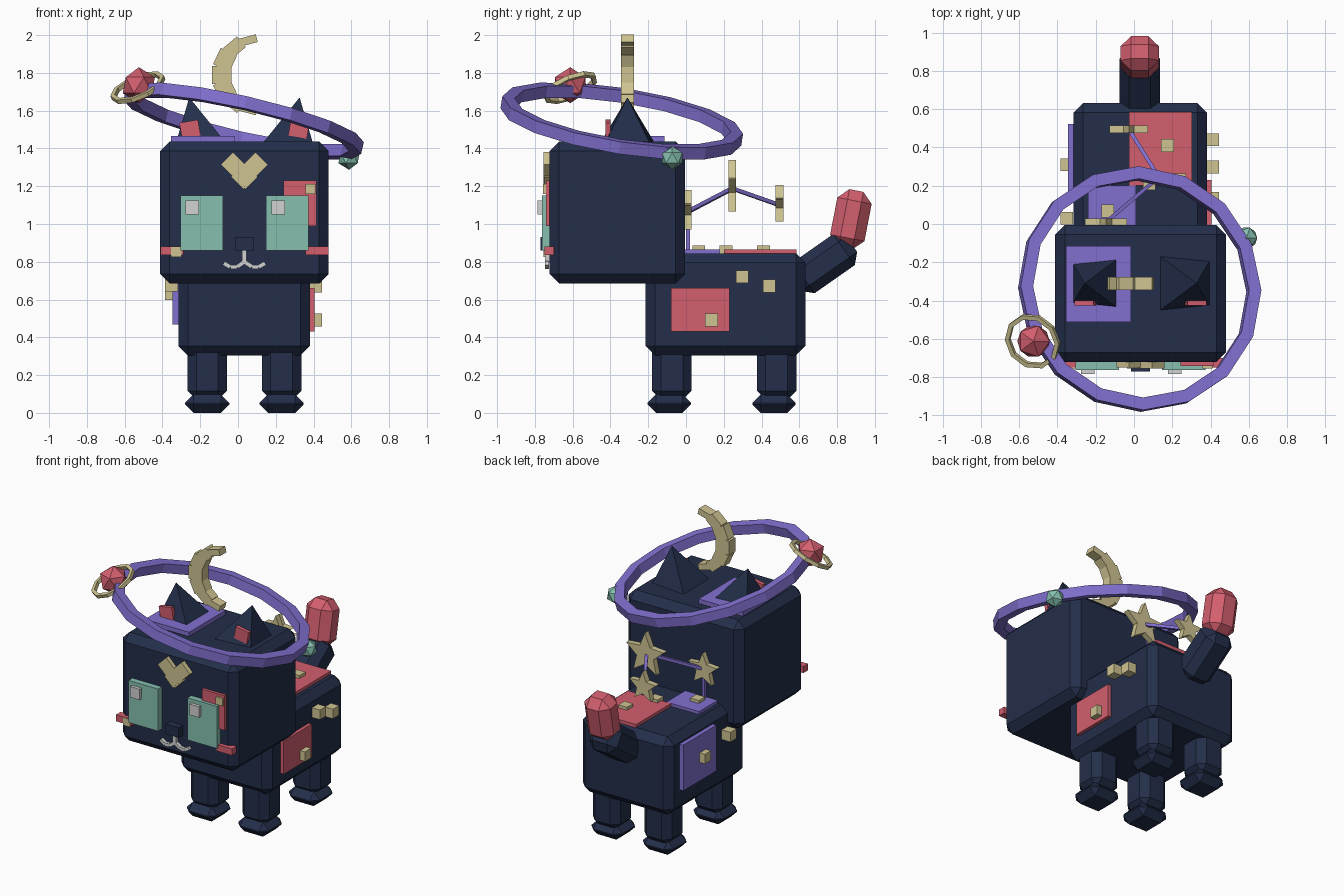
import bpy, bmesh, math
from mathutils import Vector, Matrix

if "Cube" in bpy.data.objects:
    bpy.data.objects.remove(bpy.data.objects["Cube"])


def material(name, r, g, b):
    m = bpy.data.materials.new(name)
    lin = [((c / 255 + 0.055) / 1.055) ** 2.4 if c > 10 else c / 3294 for c in (r, g, b)]
    m.diffuse_color = (*lin, 1)
    m.use_nodes = True
    m.node_tree.nodes["Principled BSDF"].inputs["Base Color"].default_value = m.diffuse_color
    return m


NAVY = material("navy", 35, 46, 74)
PURPLE = material("purple", 130, 112, 208)
PINK = material("coral pink", 211, 95, 111)
GREEN = material("mint green", 134, 192, 176)
GOLD = material("pale gold", 207, 196, 146)
WHITE = material("soft white", 210, 210, 212)
CX = 0.034  # symmetry plane of the cat


def finish(name, bm, mat, matrix=None):
    bmesh.ops.recalc_face_normals(bm, faces=bm.faces)
    me = bpy.data.meshes.new(name)
    bm.to_mesh(me)
    bm.free()
    me.materials.append(mat)
    ob = bpy.data.objects.new(name, me)
    if matrix:
        ob.matrix_world = matrix
    bpy.context.collection.objects.link(ob)
    return ob


def block(name, centre, size, mat, bevel=0.0, axis='Y', angle=0.0):
    bm = bmesh.new()
    bmesh.ops.create_cube(bm, size=1)
    bmesh.ops.scale(bm, vec=size, verts=bm.verts)
    if bevel:
        bmesh.ops.bevel(bm, geom=bm.edges[:], offset=bevel, segments=1, profile=0.5, affect='EDGES')
    rot = Matrix.Rotation(math.radians(angle), 4, axis)
    return finish(name, bm, mat, Matrix.Translation(centre) @ rot)


def span(name, x, y, z, mat, bevel=0.0):
    lo, hi = Vector((x[0], y[0], z[0])), Vector((x[1], y[1], z[1]))
    return block(name, (lo + hi) / 2, hi - lo, mat, bevel)


def rod(name, a, b, width, mat):
    a, b = Vector(a), Vector(b)
    bm = bmesh.new()
    bmesh.ops.create_cube(bm, size=1)
    bmesh.ops.scale(bm, vec=(width, width, (b - a).length), verts=bm.verts)
    rot = (b - a).to_track_quat('Z', 'Y').to_matrix().to_4x4()
    return finish(name, bm, mat, Matrix.Translation((a + b) / 2) @ rot)


def hoop(name, centre, normal, radius, half, sides, mat):
    # square-section ring
    bm = bmesh.new()
    loops = []
    for i in range(sides):
        a = 2 * math.pi * i / sides
        loops.append([bm.verts.new(((radius + u * half) * math.cos(a), (radius + u * half) * math.sin(a), v * half))
                      for u, v in ((-1, -1), (1, -1), (1, 1), (-1, 1))])
    for i in range(sides):
        p, q = loops[i], loops[(i + 1) % sides]
        for j in range(4):
            k = (j + 1) % 4
            bm.faces.new((p[j], q[j], q[k], p[k]))
    rot = Vector((0, 0, 1)).rotation_difference(Vector(normal)).to_matrix().to_4x4()
    return finish(name, bm, mat, Matrix.Translation(centre) @ rot)


def ball(name, centre, radius, mat):
    bm = bmesh.new()
    bmesh.ops.create_icosphere(bm, subdivisions=1, radius=radius)
    return finish(name, bm, mat, Matrix.Translation(centre))


def star(name, centre, radius, mat, thick=0.04):
    bm = bmesh.new()
    vs = []
    for i in range(10):
        r = radius if i % 2 == 0 else radius * 0.45
        a = math.pi / 2 + i * math.pi / 5
        vs.append(bm.verts.new((r * math.cos(a), -thick / 2, r * math.sin(a))))
    f = bm.faces.new(vs)
    new = bmesh.ops.extrude_face_region(bm, geom=[f])['geom']
    bmesh.ops.translate(bm, vec=(0, thick, 0), verts=[v for v in new if isinstance(v, bmesh.types.BMVert)])
    return finish(name, bm, mat, Matrix.Translation(centre))


# body and head
span("body", (-0.316, 0.382), (-0.215, 0.632), (0.305, 0.845), NAVY, 0.05)
span("head", (-0.412, 0.48), (-0.722, -0.005), (0.685, 1.437), NAVY, 0.05)

# legs and paws
for sx in (-1, 1):
    for y in (-0.075, 0.48):
        x = CX + sx * 0.197
        block("leg", (x, y, 0.22), (0.21, 0.21, 0.3), NAVY, 0.047)
        block("paw", (x, y - 0.014, 0.049), (0.234, 0.23, 0.098), NAVY, 0.045)

# tail
block("tail_base", (0.03, 0.73, 0.79), (0.21, 0.36, 0.2), NAVY, 0.05, 'X', 35)
block("tail_tip", (0.03, 0.873, 1.025), (0.2, 0.185, 0.31), PINK, 0.055, 'X', -11)

# ears leaning outwards, with pink inner plates
for sx in (-1, 1):
    bm = bmesh.new()
    base = [bm.verts.new((CX + sx * dx, -0.31 + dy, 1.42)) for dx, dy in
            ((0.09, -0.15), (0.365, -0.122), (0.365, 0.122), (0.09, 0.15))]
    tip = bm.verts.new((CX + sx * 0.292, -0.31, 1.67))
    bm.faces.new(base)
    for i in range(4):
        bm.faces.new((base[i], base[(i + 1) % 4], tip))
    finish("ear", bm, NAVY)
    block("inner_ear", (CX + sx * 0.288, -0.412, 1.502), (0.1, 0.026, 0.085), PINK, 0, 'Y', sx * 10)

# face
for sx in (-1, 1):
    ex = CX + sx * 0.226
    span("eye", (ex - 0.113, ex + 0.113), (-0.763, -0.71), (0.86, 1.152), GREEN)
    block("forehead_heart", (CX + sx * 0.027, -0.735, 1.282), (0.185, 0.035 + 0.004 * sx, 0.092), GOLD, 0, 'Y', -sx * 45)
    block("cheek", (CX + sx * 0.384, -0.725, 0.858), (0.122, 0.05, 0.045), PINK)
    path = [(0.0, 0.8), (0.04, 0.773), (0.075, 0.772), (0.11, 0.793)]
    for (a, za), (b, zb) in zip(path, path[1:]):
        rod("mouth_curve", (CX + sx * a, -0.735, za), (CX + sx * b, -0.735, zb), 0.022, WHITE)
for x in (-0.242, 0.213):
    span("eye_highlight", (x - 0.036, x + 0.036), (-0.785, -0.75), (1.05, 1.125), WHITE)
span("nose", (-0.016, 0.084), (-0.77, -0.71), (0.86, 0.93), NAVY)
span("mouth_bar", (CX - 0.012, CX + 0.012), (-0.747, -0.71), (0.795, 0.86), WHITE)

# flat patches
span("face_patch", (0.242, 0.416), (-0.742, -0.71), (0.99, 1.23), PINK)
span("head_patch", (-0.355, -0.016), (-0.513, -0.115), (1.42, 1.467), PURPLE)
span("back_patch_pink", (-0.026, 0.304), (0.2, 0.585), (0.83, 0.866), PINK)
span("back_patch_purple", (-0.24, 0.01), (-0.03, 0.2), (0.83, 0.866), PURPLE)
span("right_patch", (0.36, 0.406), (-0.08, 0.23), (0.43, 0.66), PINK)
span("left_patch", (-0.346, -0.3), (0.16, 0.524), (0.468, 0.785), PURPLE)

# small gold cubes
for c in ((0.41, 0.135, 0.492), (0.41, 0.298, 0.72), (0.41, 0.44, 0.672),
          (-0.352, 0.31, 0.63), (-0.352, 0.03, 0.675),
          (-0.137, 0.068, 0.853), (0.175, 0.41, 0.853), (0.08, 0.212, 0.853)):
    block("gold_cube", c, (0.067, 0.067, 0.067), GOLD)
block("gold_cube_face", (0.384, -0.735, 1.186), (0.052, 0.042, 0.052), GOLD)
block("gold_cube_cheek", (-0.327, -0.735, 0.852), (0.054, 0.04, 0.054), GOLD)

# constellation of stars joined by thin rods
S1, S2, S3 = (-0.027, 0.495, 1.1), (0.13, 0.245, 1.188), (-0.147, 0.01, 1.065)
for name, c, r in (("star_rear", S1, 0.106), ("star_middle", S2, 0.15), ("star_front", S3, 0.116)):
    star(name, c, r, GOLD)
rod("star_rod", S1, S2, 0.02, PURPLE)
rod("star_rod", S2, S3, 0.02, PURPLE)
rod("star_post", (S3[0], S3[1], 0.84), S3, 0.02, PURPLE)

# crescent of blocks over the head
for i in range(7):
    a = 105 + 25 * i
    t = math.radians(a)
    thick = 0.042 + 0.062 * math.sin(math.pi * i / 6)
    block("crescent_block", (0.102 + 0.188 * math.cos(t), -0.31, 1.79 + 0.188 * math.sin(t)),
          (thick, 0.068, 0.095), GOLD, 0, 'Y', -a)

# tilted orbit ring with a ringed planet and a moon
hoop("orbit_ring", (0.03, -0.34, 1.545), (0.23, 0.16, 1), 0.612, 0.033, 16, PURPLE)
ball("planet", (-0.525, -0.613, 1.735), 0.095, PINK)
hoop("planet_ring", (-0.53, -0.613, 1.722), (-0.42, -0.42, 1), 0.14, 0.012, 10, GOLD)
ball("moon", (0.588, -0.073, 1.35), 0.063, GREEN)
